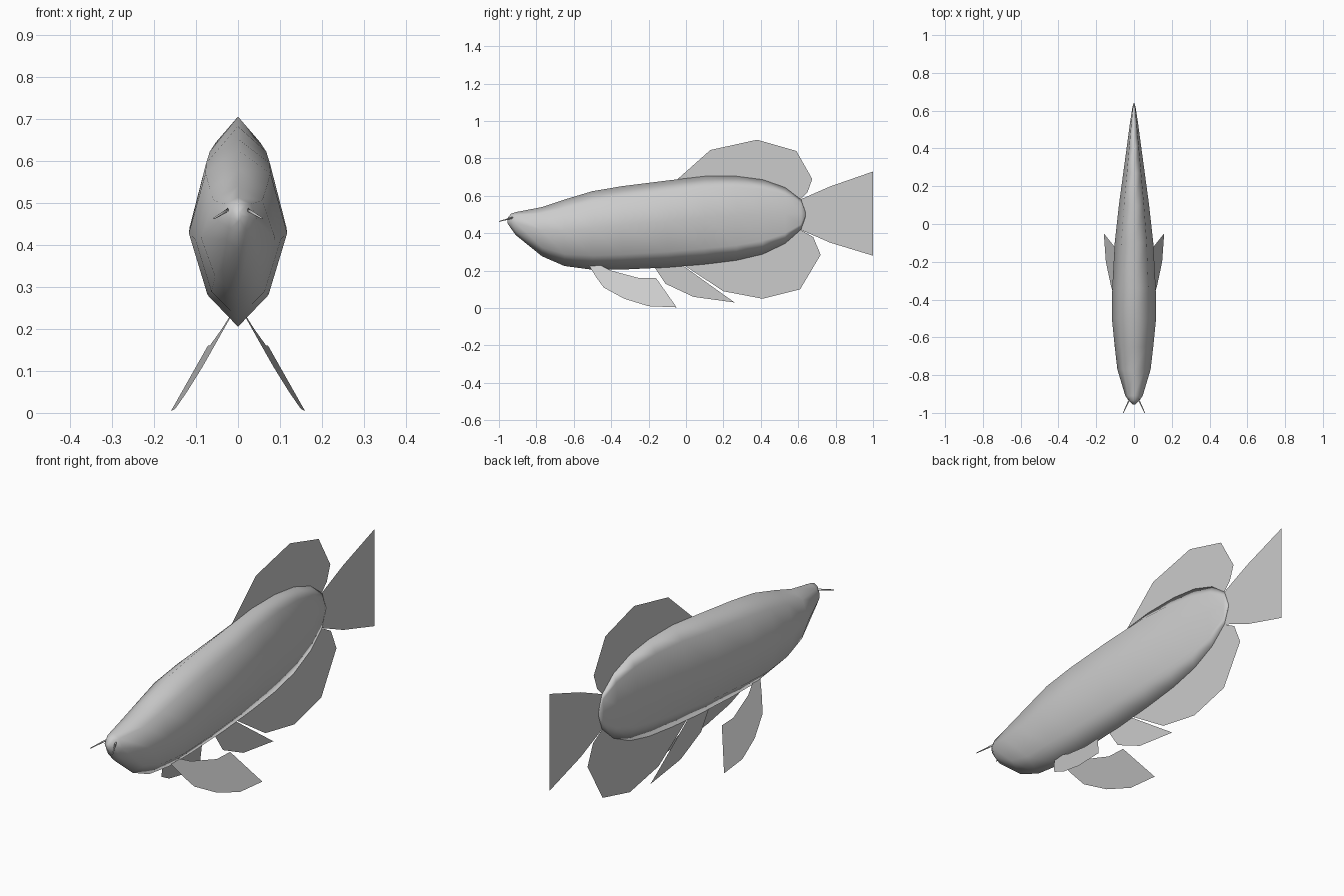
import bpy
import bmesh
from mathutils import Vector

if "Cube" in bpy.data.objects:
    bpy.data.objects.remove(bpy.data.objects["Cube"], do_unlink=True)

# One plain grey for the whole fish
grey = bpy.data.materials.new("plain grey")
grey.use_nodes = True
colour = (0.6, 0.6, 0.6, 1)
grey.diffuse_color = colour
grey.node_tree.nodes["Principled BSDF"].inputs["Base Color"].default_value = colour


def finish(bm, name, smooth=False):
    """Turn a bmesh into a named, coloured object."""
    mesh = bpy.data.meshes.new(name)
    bm.to_mesh(mesh)
    bm.free()
    mesh.materials.append(grey)
    for polygon in mesh.polygons:
        polygon.use_smooth = smooth
    obj = bpy.data.objects.new(name, mesh)
    bpy.context.collection.objects.link(obj)
    return obj


def fin(name, outline, place=lambda y, z: 0.0):
    """Thin sheet from a side outline; place gives the sideways offset."""
    bm = bmesh.new()
    face = bm.faces.new([bm.verts.new((place(y, z), y, z)) for y, z in outline])
    bmesh.ops.triangulate(bm, faces=[face])
    return finish(bm, name)


def loft_body(stations, section):
    """Skin mirrored cross-sections along the length of the fish."""
    bm = bmesh.new()
    ring_shape = section + [(-x, h) for x, h in reversed(section[1:-1])]
    rings = []
    for y, top, bottom, half_width in stations:
        rings.append([bm.verts.new((x * half_width, y, bottom + h * (top - bottom)))
                      for x, h in ring_shape])
    count = len(ring_shape)
    for front, back in zip(rings, rings[1:]):
        for i in range(count):
            j = (i + 1) % count
            bm.faces.new((front[i], front[j], back[j], back[i]))
    bm.faces.new(rings[0])
    bm.faces.new(rings[-1])
    bmesh.ops.recalc_face_normals(bm, faces=bm.faces)
    return finish(bm, "body", smooth=True)


# Body: length position, top, bottom, half width
stations = [
    (-.955, .48, .455, .008), (-.935, .505, .425, .028), (-.91, .513, .39, .046),
    (-.77, .54, .277, .088), (-.65, .58, .225, .102), (-.5, .625, .205, .117),
    (-.34, .652, .206, .115), (-.1, .682, .217, .102), (.1, .705, .234, .08),
    (.27, .705, .255, .057), (.41, .687, .288, .038), (.53, .645, .345, .022),
    (.615, .58, .42, .009), (.64, .51, .49, .002),
]
section = [(0, 1), (.66, .87), (1, .53), (.62, .18), (0, 0)]
loft_body(stations, section)

# Upright fins on the centre line
fin("dorsal_fin", [(-.05, .685), (.13, .845), (.38, .9), (.59, .84), (.675, .69),
                   (.65, .62), (.61, .58), (.4, .6), (.1, .65)])
fin("tail_fin", [(.61, .58), (.77, .65), (1, .73), (1, .28), (.77, .35), (.61, .42)])
fin("anal_fin", [(-.02, .235), (.2, .09), (.41, .05), (.61, .1), (.72, .285),
                 (.68, .38), (.61, .42), (.4, .35), (.1, .27)])
fin("pelvic_fin", [(-.17, .22), (-.11, .13), (.04, .06), (.26, .03), (.21, .065),
                   (-.02, .23)])

# Paired fins and whiskers, mirrored across the centre
for side, label in ((1, "left"), (-1, "right")):
    fin("pectoral_fin_" + label,
        [(-.52, .23), (-.48, .165), (-.44, .11), (-.33, .05), (-.2, .01),
         (-.05, .004), (-.16, .16), (-.25, .16), (-.4, .2), (-.46, .23)],
        lambda y, z: side * (.025 + (.23 - z) * .53 + (y + .35) * .05))

    # Whisker: slim cone reaching forward from the snout
    root = Vector((side * .02, -.92, .485))
    tip = Vector((side * .057, -1, .463))
    direction = tip - root
    bm = bmesh.new()
    bmesh.ops.create_cone(bm, cap_ends=True, segments=6, radius1=.005, radius2=.002,
                          depth=direction.length)
    whisker = finish(bm, "whisker_" + label, smooth=True)
    whisker.location = (root + tip) / 2
    whisker.rotation_mode = "QUATERNION"
    whisker.rotation_quaternion = direction.to_track_quat("Z", "Y")
